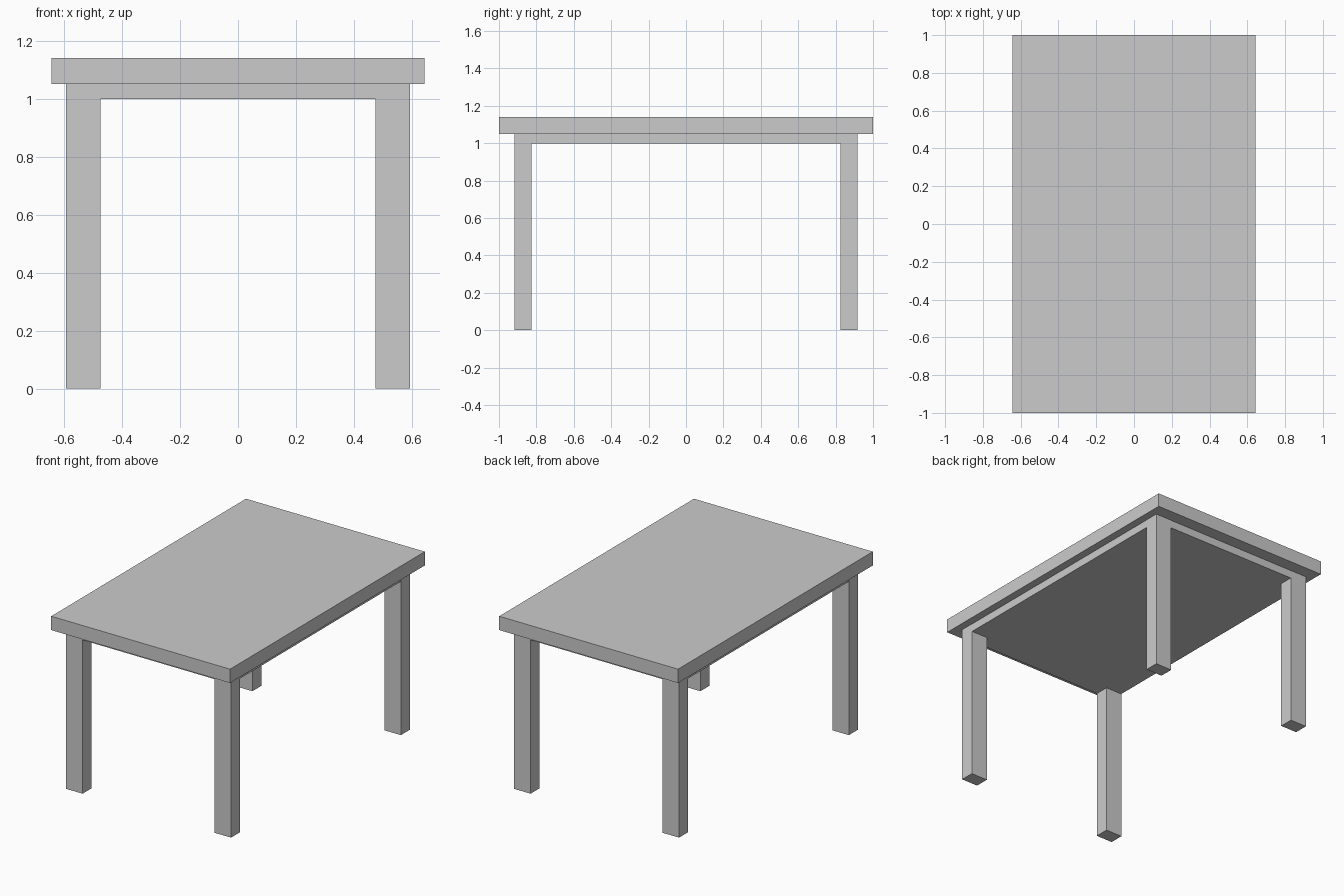
import bpy

if "Cube" in bpy.data.objects:
    bpy.data.objects.remove(bpy.data.objects["Cube"])


def box(name, x, y, z):
    """Box spanning the given (min, max) ranges."""
    size = [b - a for a, b in (x, y, z)]
    centre = [(a + b) / 2 for a, b in (x, y, z)]
    bpy.ops.mesh.primitive_cube_add(size=1, location=centre)
    obj = bpy.context.object
    obj.name = name
    obj.scale = size
    bpy.ops.object.transform_apply(location=True, rotation=True, scale=True)
    return obj


# Table top and the slightly inset slab below it
box("table_top", (-0.643, 0.643), (-1, 1), (1.05, 1.14))
box("apron", (-0.592, 0.592), (-0.917, 0.917), (0.998, 1.05))

# Four rectangular corner legs, flush with the apron
leg_x, leg_y = (0.475, 0.593), (0.826, 0.918)
for y_name, sy in (("front", -1), ("back", 1)):
    for x_name, sx in (("left", -1), ("right", 1)):
        box(f"{y_name}_{x_name}_leg",
            sorted(sx * v for v in leg_x),
            sorted(sy * v for v in leg_y),
            (0, 1.05))
